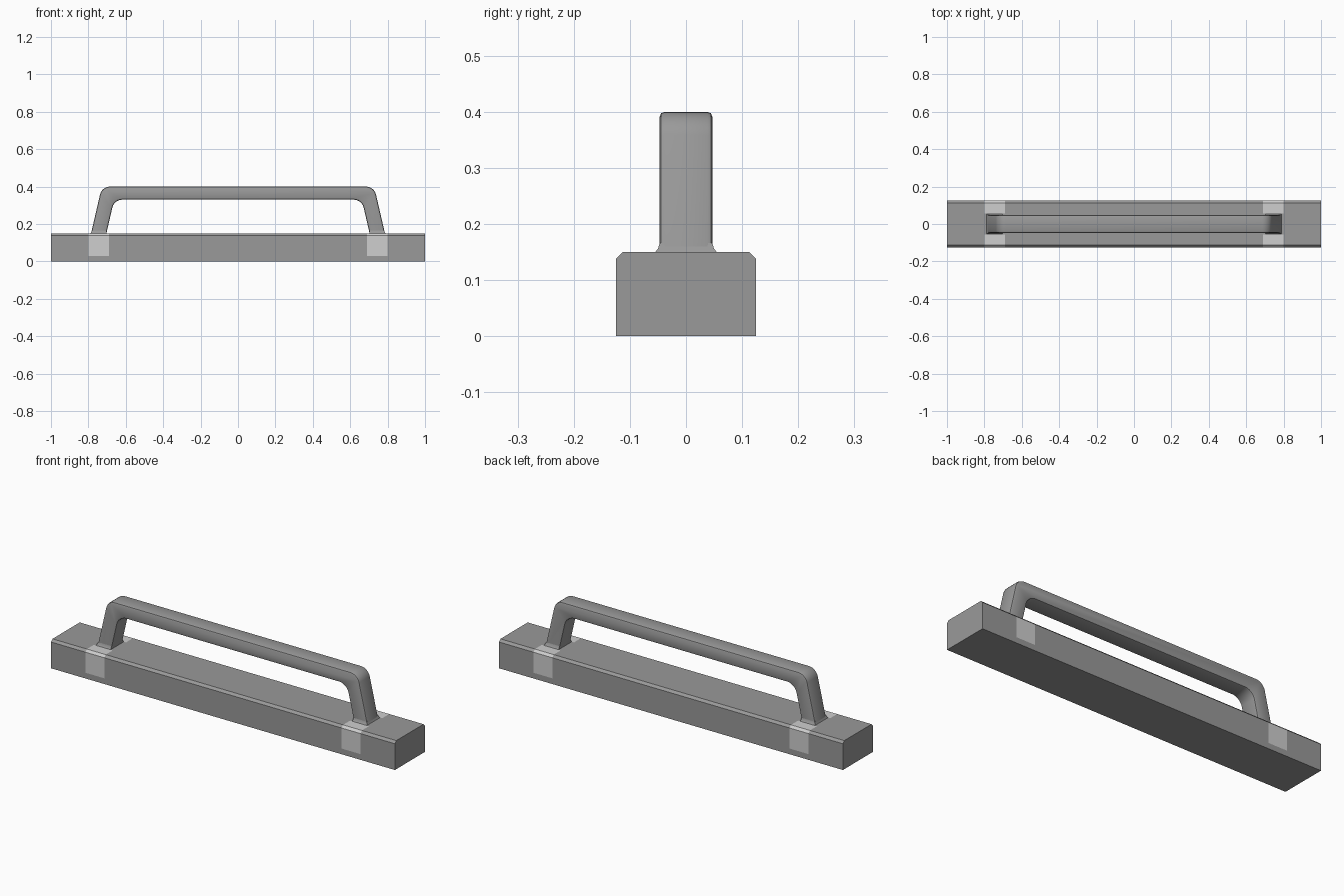
import bpy, bmesh
from mathutils import Vector

cube = bpy.data.objects.get("Cube")
if cube:
    bpy.data.objects.remove(cube, do_unlink=True)


def make_material(name, value):
    mat = bpy.data.materials.new(name)
    mat.use_nodes = True
    colour = (value, value, value, 1)
    mat.diffuse_color = colour
    mat.node_tree.nodes["Principled BSDF"].inputs["Base Color"].default_value = colour
    return mat


grey = make_material("mid grey", 0.32)
pale = make_material("pale grey", 0.62)


def finish(name, bm, materials, smooth=False):
    bmesh.ops.recalc_face_normals(bm, faces=bm.faces)
    mesh = bpy.data.meshes.new(name)
    bm.to_mesh(mesh)
    bm.free()
    for mat in materials:
        mesh.materials.append(mat)
    obj = bpy.data.objects.new(name, mesh)
    bpy.context.collection.objects.link(obj)
    if smooth:
        bpy.ops.object.select_all(action='DESELECT')
        obj.select_set(True)
        bpy.context.view_layer.objects.active = obj
        bpy.ops.object.shade_smooth_by_angle(angle=0.7)
    return obj


def extrude(bm, face, vector):
    result = bmesh.ops.extrude_face_region(bm, geom=[face])
    verts = [v for v in result["geom"] if isinstance(v, bmesh.types.BMVert)]
    bmesh.ops.translate(bm, verts=verts, vec=vector)


# Base bar with chamfered long top edges
DEPTH, HEIGHT, CHAMFER = 0.125, 0.15, 0.012
STRAP_IN, STRAP_OUT, STRAP_LOW, STRAP_GAP = 0.69, 0.80, 0.03, 0.055
profile = [(-DEPTH, 0), (DEPTH, 0), (DEPTH, HEIGHT - CHAMFER), (DEPTH - CHAMFER, HEIGHT),
           (CHAMFER - DEPTH, HEIGHT), (-DEPTH, HEIGHT - CHAMFER)]
bm = bmesh.new()
end = bm.faces.new([bm.verts.new((-1, y, z)) for y, z in profile])
extrude(bm, end, (2, 0, 0))

# Pale strap bands cut into the bar's skin
cuts = [((0, 0, STRAP_LOW), (0, 0, 1))]
for s in (-1, 1):
    cuts += [((s * STRAP_IN, 0, 0), (1, 0, 0)), ((s * STRAP_OUT, 0, 0), (1, 0, 0)),
             ((0, s * STRAP_GAP, 0), (0, 1, 0))]
for point, normal in cuts:
    bmesh.ops.bisect_plane(bm, geom=bm.verts[:] + bm.edges[:] + bm.faces[:],
                           plane_co=point, plane_no=normal)
for f in bm.faces:
    c = f.calc_center_median()
    banded = STRAP_IN < abs(c.x) < STRAP_OUT
    f.material_index = int(banded and c.z > STRAP_LOW and abs(c.y) > STRAP_GAP)
finish("base_bar", bm, [grey, pale])

# Carrying handle: bent bar outline, rounded corners, softened long edges
HALF = 0.047
half_outline = [(0.706, 0.14), (0.662, 0.33), (0.728, 0.40), (0.788, 0.14)]
inner, outer = half_outline[:2], half_outline[2:]
path = inner + [(-x, z) for x, z in reversed(inner)]
path += [(-x, z) for x, z in reversed(outer)] + outer
bm = bmesh.new()
side = bm.faces.new([bm.verts.new((x, -HALF, z)) for x, z in path])
bmesh.ops.bevel(bm, geom=[v for v in bm.verts if v.co.z > 0.3], offset=0.042,
                segments=6, profile=0.5, affect='VERTICES')
extrude(bm, bm.faces[:][0], (0, 2 * HALF, 0))
rims = [e for e in bm.edges
        if abs(e.verts[0].co.y - e.verts[1].co.y) < 0.001
        and max(v.co.z for v in e.verts) > HEIGHT]
bmesh.ops.bevel(bm, geom=rims, offset=0.009, segments=2, profile=0.5, affect='EDGES')
finish("handle", bm, [grey], smooth=True)

# Flared feet where the handle meets the bar
for name, s in (("left_foot", 1), ("right_foot", -1)):
    bm = bmesh.new()
    rings = []
    for z, flare in ((0.148, 0.009), (0.152, 0.006), (0.157, 0.0025), (0.166, 0)):
        lean = 0.23 * (z - HEIGHT)
        x0, x1 = 0.706 - lean - flare * 0.4, 0.785 - lean + flare * 0.4
        y = HALF + flare
        rings.append([bm.verts.new(Vector((s * px, py, z)))
                      for px, py in ((x0, -y), (x1, -y), (x1, y), (x0, y))])
    for low, high in zip(rings, rings[1:]):
        for i in range(4):
            j = (i + 1) % 4
            bm.faces.new((low[i], low[j], high[j], high[i]))
    bm.faces.new(rings[0])
    bm.faces.new(rings[-1])
    finish(name, bm, [grey], smooth=True)
